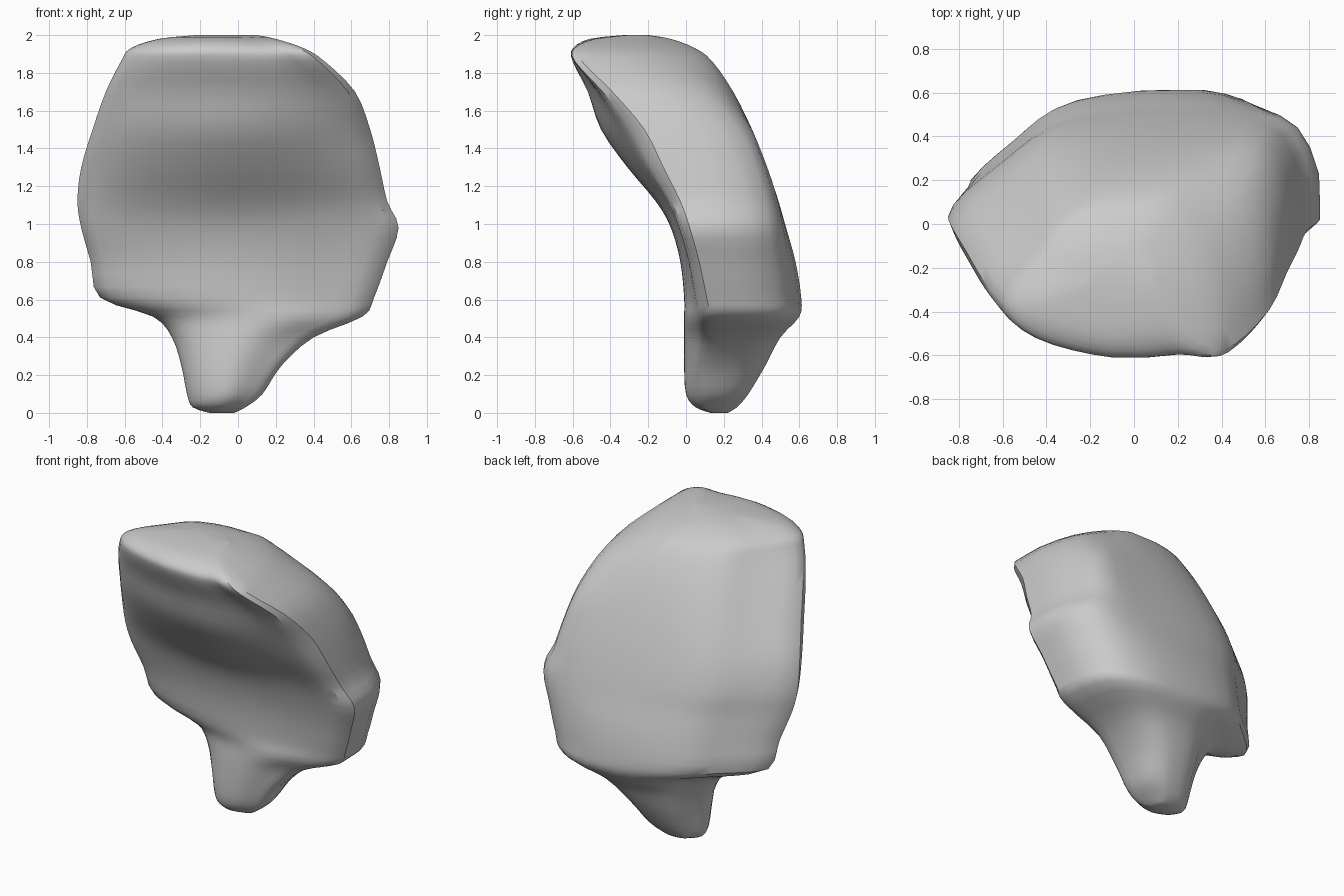
import bpy, bmesh

if "Cube" in bpy.data.objects:
    bpy.data.objects.remove(bpy.data.objects["Cube"])

# Horizontal sections of the curved shell, bottom to top:
# z, left x, left y, right x, right front y, right back y, front y, back y
LEVELS = [
    (0.00, -.15, .18, -.02, .15, .20, .13, .22),
    (0.03, -.24, .17, .04, .10, .21, .05, .27),
    (0.10, -.27, .17, .13, .10, .26, .00, .33),
    (0.25, -.30, .18, .23, .10, .33, -.01, .42),
    (0.40, -.35, .20, .40, .13, .40, -.01, .50),
    (0.51, -.45, .20, .66, .13, .47, -.01, .60),
    (0.61, -.73, .17, .72, .11, .48, -.01, .61),
    (0.80, -.78, .12, .79, .07, .46, -.03, .58),
    (0.98, -.83, .06, .85, .02, .44, -.08, .53),
    (1.12, -.85, .03, .79, -.03, .42, -.16, .49),
    (1.30, -.83, -.02, .75, -.12, .37, -.31, .43),
    (1.50, -.77, -.12, .70, -.22, .28, -.45, .35),
    (1.70, -.70, -.24, .62, -.39, .10, -.52, .25),
    (1.86, -.62, -.34, .46, -.55, -.10, -.60, .14),
    (1.93, -.57, -.36, .35, -.56, -.19, -.60, .05),
    (1.98, -.42, -.35, .20, -.46, -.25, -.51, -.08),
    (2.00, -.22, -.28, .10, -.30, -.22, -.33, -.20),
]
STEPS_UP, STEPS_ROUND = 3, 4


def spline(a, b, c, d, t):
    """Catmull-Rom interpolation of tuples."""
    return tuple(.5 * (2*q + (r - p)*t + (2*p - 5*q + 4*r - s)*t*t
                       + (3*q - p - 3*r + s)*t**3)
                 for p, q, r, s in zip(a, b, c, d))


def section(level):
    """Rounded closed outline for one level."""
    z, xl, yl, xr, yrf, yrb, yf, yb = level
    mid, half = (xl + xr) / 2, (xr - xl) / 2
    pts = [
        (xl, yl),
        (mid - .7*half, .35*yl + .65*yf),
        (mid, yf),
        (mid + .6*half, .35*yrf + .65*yf),
        (xr, yrf),
        (xr - .12*half, yrb),
        (mid + .4*half, yb),
        (mid - .35*half, yb - .1*(yb - yl)),
        (mid - .72*half, .5*(yl + yb)),
    ]
    n, ring = len(pts), []
    for i in range(n):
        for k in range(STEPS_ROUND):
            x, y = spline(pts[i-1], pts[i], pts[(i+1) % n], pts[(i+2) % n],
                          k / STEPS_ROUND)
            ring.append((min(max(x, xl), xr), min(max(y, yf), yb), z))
    return ring


# Smoothly fill in the levels between the given sections
levels, last = [], len(LEVELS) - 1
for i in range(last):
    for k in range(STEPS_UP):
        levels.append(spline(LEVELS[max(i-1, 0)], LEVELS[i], LEVELS[i+1],
                             LEVELS[min(i+2, last)], k / STEPS_UP))
levels.append(LEVELS[-1])

# Skin the sections and close both ends
bm = bmesh.new()
rings = [[bm.verts.new(p) for p in section(l)] for l in levels]
for lo, hi in zip(rings, rings[1:]):
    for i in range(len(lo)):
        j = (i + 1) % len(lo)
        bm.faces.new((lo[i], lo[j], hi[j], hi[i]))
bm.faces.new(rings[0][::-1])
bm.faces.new(rings[-1])
bmesh.ops.recalc_face_normals(bm, faces=bm.faces)

mesh = bpy.data.meshes.new("curved_shell")
bm.to_mesh(mesh)
bm.free()
shell = bpy.data.objects.new("curved_shell", mesh)
bpy.context.collection.objects.link(shell)
bpy.context.view_layer.objects.active = shell
shell.select_set(True)
bpy.ops.object.shade_smooth_by_angle(angle=.6)
